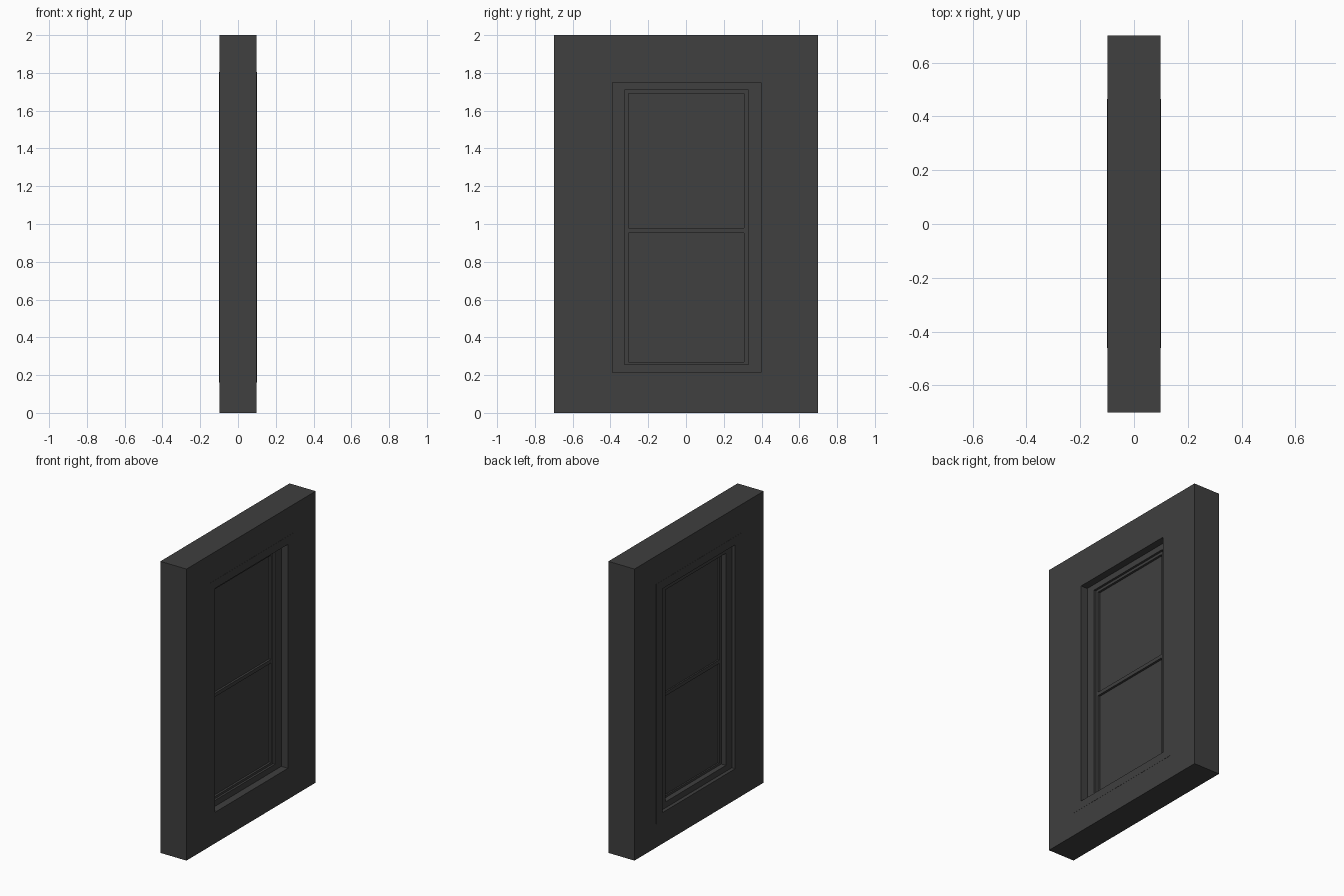
import bpy
import bmesh

cube = bpy.data.objects.get("Cube")
if cube:
    bpy.data.objects.remove(cube, do_unlink=True)

charcoal = bpy.data.materials.new("charcoal")
charcoal.use_nodes = True
colour = (0.05, 0.05, 0.05, 1)
charcoal.diffuse_color = colour
charcoal.node_tree.nodes["Principled BSDF"].inputs["Base Color"].default_value = colour


def corners(rect):
    """Corner (y, z) pairs of a rectangle given as y0, y1, z0, z1."""
    y0, y1, z0, z1 = rect
    return [(y0, z0), (y1, z0), (y1, z1), (y0, z1)]


def finish(name, bm):
    bmesh.ops.recalc_face_normals(bm, faces=bm.faces)
    mesh = bpy.data.meshes.new(name)
    bm.to_mesh(mesh)
    bm.free()
    mesh.materials.append(charcoal)
    obj = bpy.data.objects.new(name, mesh)
    bpy.context.collection.objects.link(obj)
    return obj


def frame(name, outer, inner, back, front):
    """Rectangular ring between two outlines, from x=back to x=front."""
    bm = bmesh.new()
    loops = [[bm.verts.new((x, y, z)) for y, z in corners(rect)]
             for rect, x in ((outer, back), (outer, front), (inner, front), (inner, back))]
    for i, loop in enumerate(loops):
        following = loops[(i + 1) % 4]
        for k in range(4):
            n = (k + 1) % 4
            bm.faces.new((loop[k], loop[n], following[n], following[k]))
    return finish(name, bm)


def slab(name, rect, back, front):
    """Solid box filling an outline, from x=back to x=front."""
    bm = bmesh.new()
    face = bm.faces.new([bm.verts.new((back, y, z)) for y, z in corners(rect)])
    new = bmesh.ops.extrude_face_region(bm, geom=[face])["geom"]
    verts = [v for v in new if isinstance(v, bmesh.types.BMVert)]
    bmesh.ops.translate(bm, verts=verts, vec=(front - back, 0, 0))
    return finish(name, bm)


# Nested outlines, from the wall edge inwards
wall = (-0.7, 0.7, 0, 2)
casing = (-0.46, 0.464, 0.16, 1.806)
opening = (-0.39, 0.398, 0.214, 1.75)
stop = (-0.326, 0.332, 0.255, 1.71)
panes = (-0.304, 0.308, 0.27, 1.692)

frame("wall", wall, casing, -0.099, 0.099)
frame("window_casing", casing, opening, -0.1, 0.1)
frame("window_stop", opening, stop, -0.075, 0.05)
frame("sash_frame", stop, panes, -0.04, 0.035)

# Meeting rail and the two panes
y0, y1, z0, z1 = panes
rail_bottom, rail_top = 0.953, 0.978
slab("meeting_rail", (y0, y1, rail_bottom, rail_top), -0.04, 0.035)
slab("lower_pane", (y0, y1, z0, rail_bottom), -0.03, 0.02)
slab("upper_pane", (y0, y1, rail_top, z1), -0.03, 0.02)
